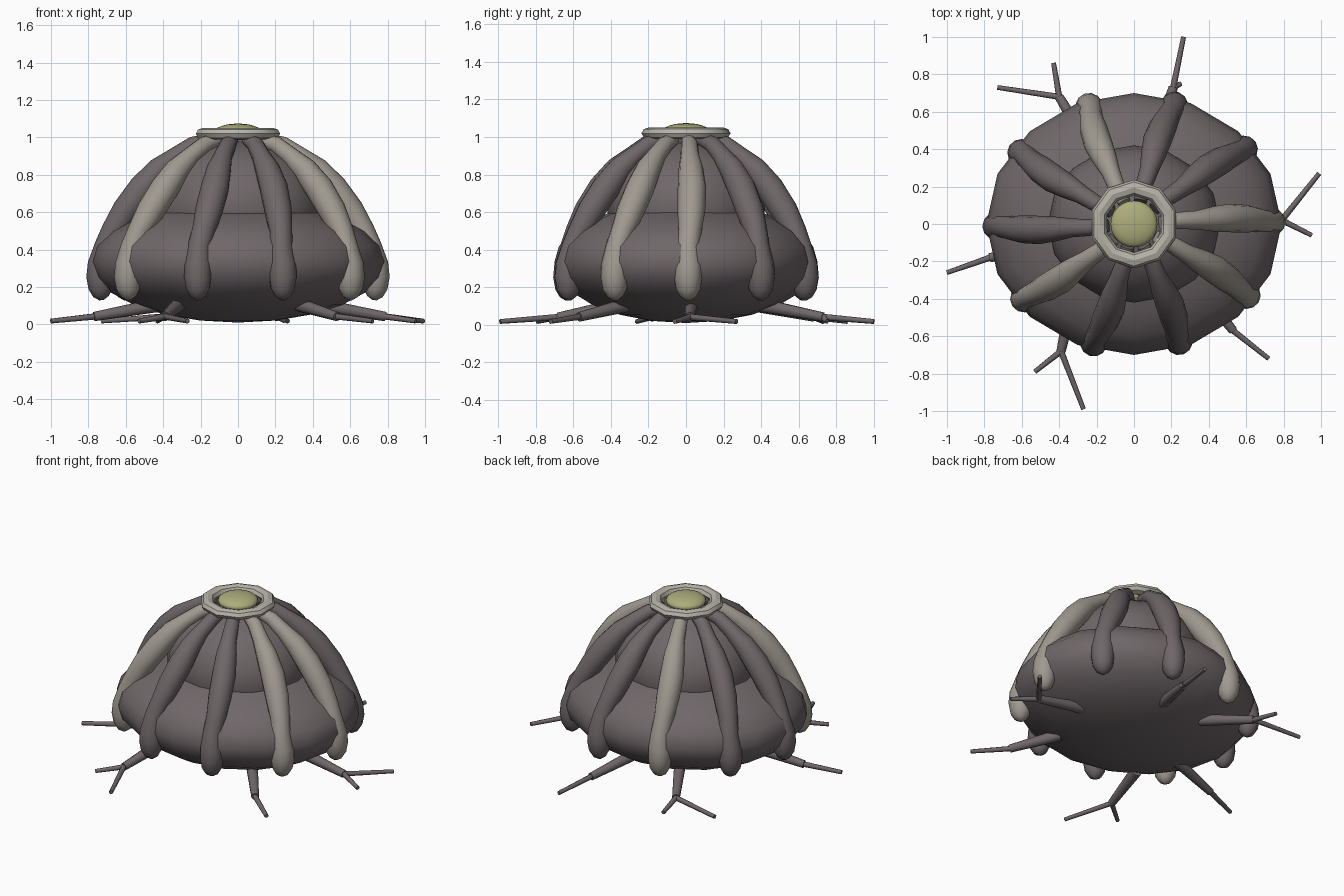
import bpy, bmesh, math
from mathutils import Vector

if "Cube" in bpy.data.objects:
    bpy.data.objects.remove(bpy.data.objects["Cube"])

FY = 0.9  # the plant is slightly narrower front to back


def material(name, rgb):
    m = bpy.data.materials.new(name)
    m.diffuse_color = (*rgb, 1)
    m.use_nodes = True
    m.node_tree.nodes["Principled BSDF"].inputs["Base Color"].default_value = m.diffuse_color
    return m


DARK = material("dark_bark", (0.16, 0.135, 0.14))
PALE = material("pale_bark", (0.35, 0.32, 0.28))
RIM = material("rim_grey", (0.47, 0.45, 0.39))
YELLOW = material("dull_yellow", (0.42, 0.42, 0.2))


def finish(obj, name, mat, angle=50):
    obj.name = name
    obj.data.materials.append(mat)
    bpy.ops.object.select_all(action='DESELECT')
    obj.select_set(True)
    bpy.context.view_layer.objects.active = obj
    bpy.ops.object.shade_smooth_by_angle(angle=math.radians(angle))
    return obj


def ellipsoid(name, loc, size, mat, segs=16, rings=12):
    bpy.ops.mesh.primitive_uv_sphere_add(segments=segs, ring_count=rings, radius=1, location=loc)
    obj = bpy.context.object
    obj.scale = size
    bpy.ops.object.transform_apply(location=False, rotation=False, scale=True)
    return finish(obj, name, mat)


def tube(name, path, mat, sides=12):
    """Tube through (point, radius) pairs with capped ends."""
    bm = bmesh.new()
    pts = [Vector(p) for p, r in path]
    rings = []
    for i, (p, r) in enumerate(path):
        t = (pts[min(i + 1, len(pts) - 1)] - pts[max(i - 1, 0)]).normalized()
        u = t.cross(Vector((0.13, 0.27, 1)) if abs(t.z) < 0.9 else Vector((1, 0, 0)))
        if len(path) > 2:  # ribs share one sideways reference
            side = Vector((-pts[-1].y, pts[-1].x, 0)).normalized()
            u = side - t * side.dot(t)
        u.normalize()
        v = t.cross(u)
        rings.append([bm.verts.new(pts[i] + r * (u * math.cos(a) + v * math.sin(a)))
                      for a in (2 * math.pi * k / sides for k in range(sides))])
    for a, b in zip(rings, rings[1:]):
        for k in range(sides):
            n = (k + 1) % sides
            bm.faces.new((a[k], a[n], b[n], b[k]))
    bm.faces.new(rings[0][::-1])
    bm.faces.new(rings[-1])
    bmesh.ops.recalc_face_normals(bm, faces=bm.faces)
    mesh = bpy.data.meshes.new(name)
    bm.to_mesh(mesh)
    bm.free()
    obj = bpy.data.objects.new(name, mesh)
    bpy.context.collection.objects.link(obj)
    return finish(obj, name, mat)


# Body: broad lower bulb and narrower upper dome
ellipsoid("lower_body", (0, 0, 0.335), (0.79, 0.70, 0.325), DARK)
ellipsoid("upper_body", (0, 0, 0.62), (0.46, 0.42, 0.36), DARK)

# Ribs: radius, height, thickness, sideways twist in degrees
RIB = [(0.14, 0.99, 0.035, 4), (0.24, 0.96, 0.045, 5), (0.33, 0.90, 0.050, 4),
       (0.42, 0.83, 0.066, 4), (0.51, 0.73, 0.076, 4), (0.60, 0.61, 0.074, 3),
       (0.67, 0.50, 0.062, 2), (0.705, 0.42, 0.062, 1), (0.73, 0.32, 0.074, 1),
       (0.737, 0.25, 0.074, 1), (0.735, 0.19, 0.064, 1), (0.732, 0.15, 0.042, 1),
       (0.73, 0.13, 0.012, 1)]
PALE_RIBS = {0, 3, 6, 9}
for i in range(10):
    path = []
    for r, z, w, tw in RIB:
        a = math.radians(36 * i + tw)
        path.append(((r * math.cos(a), r * FY * math.sin(a), z), w))
    tube(f"rib_{i + 1}", path, PALE if i in PALE_RIBS else DARK)

# Crown: ten-sided rim with a yellow bud inside
bpy.ops.mesh.primitive_torus_add(major_segments=10, minor_segments=8, major_radius=0.195,
                                 minor_radius=0.042, location=(0, 0, 1.02),
                                 rotation=(0, 0, math.radians(18)))
rim = bpy.context.object
rim.scale.z = 0.75
finish(rim, "crown_rim", RIM, 40)
ellipsoid("crown_bud", (0, 0, 1.03), (0.125, 0.125, 0.044), YELLOW, 24, 12)

# Roots: start, fork point, then thin branch tips
ROOTS = [((-0.22, 0.38), (-0.40, 0.68), [(-0.73, 0.73), (-0.43, 0.86)]),
         ((0.10, 0.40), (0.21, 0.73), [(0.265, 1.0), (0.25, 0.75)]),
         ((0.42, 0.03), (0.79, 0.02), [(0.99, 0.27), (0.95, -0.06)]),
         ((0.33, -0.32), (0.53, -0.57), [(0.72, -0.72)]),
         ((-0.32, -0.36), (-0.39, -0.68), [(-0.53, -0.79), (-0.27, -0.99)]),
         ((-0.42, -0.10), (-0.77, -0.18), [(-1.0, -0.26)])]
for i, (base, fork, tips) in enumerate(ROOTS):
    b, f = Vector((*base, 0.105)), Vector((*fork, 0.042))
    root = tube(f"root_{i + 1}", [(b, 0.038), (f, 0.025)], DARK, 10)
    for j, tip in enumerate(tips):
        tube(f"root_{i + 1}_branch_{j + 1}", [(f, 0.017), ((*tip, 0.018), 0.013)], DARK, 8)
